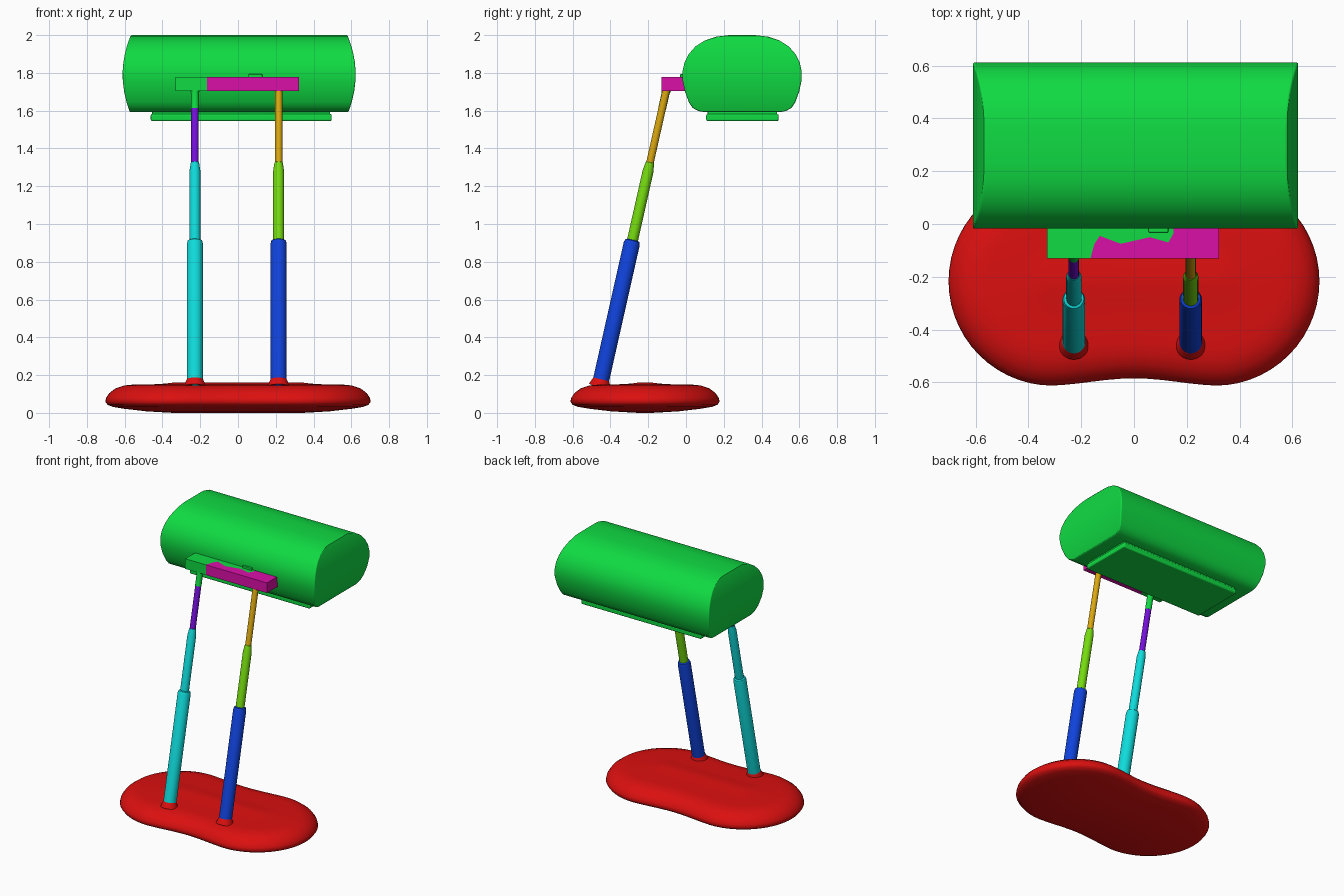
import bpy
import bmesh
from math import sin, cos, pi, atan
from mathutils import Color, Matrix, Vector

cube = bpy.data.objects.get("Cube")
if cube:
    bpy.data.objects.remove(cube, do_unlink=True)


# Colours: evenly spaced hues
def make_material(name, hue):
    c = Color()
    c.hsv = (hue, 0.93, 0.86)
    c = c.from_srgb_to_scene_linear()
    m = bpy.data.materials.new(name)
    m.use_nodes = True
    m.diffuse_color = (*c, 1)
    m.node_tree.nodes["Principled BSDF"].inputs["Base Color"].default_value = (*c, 1)
    return m


HUES = ["red", "orange", "lime", "green", "cyan", "blue", "purple", "magenta"]
MAT = {name: make_material(name, i / 8) for i, name in enumerate(HUES)}


def finish(name, bm, colours, bevel=0, smooth=40):
    bmesh.ops.recalc_face_normals(bm, faces=bm.faces)
    mesh = bpy.data.meshes.new(name)
    bm.to_mesh(mesh)
    bm.free()
    ob = bpy.data.objects.new(name, mesh)
    bpy.context.collection.objects.link(ob)
    for c in colours:
        mesh.materials.append(MAT[c])
    if bevel:
        mod = ob.modifiers.new("soft edges", "BEVEL")
        mod.width, mod.segments, mod.limit_method = bevel, 3, "ANGLE"
        mod.angle_limit = 0.7
    bpy.ops.object.select_all(action="DESELECT")
    ob.select_set(True)
    bpy.context.view_layer.objects.active = ob
    bpy.ops.object.shade_smooth_by_angle(angle=smooth * pi / 180)
    return ob


def loft(rings):
    """Bridge closed rings of points and cap both ends."""
    bm = bmesh.new()
    loops = [[bm.verts.new(p) for p in ring] for ring in rings]
    n = len(loops[0])
    for a, b in zip(loops, loops[1:]):
        for i in range(n):
            j = (i + 1) % n
            bm.faces.new((a[i], a[j], b[j], b[i]))
    bm.faces.new(loops[0])
    bm.faces.new(loops[-1])
    return bm


# Base: rounded slab with a slight waist at front and back
def base_ring(inset, z):
    r = 0.396 - inset
    half = [(0.307 + r * cos(a), r * sin(a)) for a in
            [-pi / 2 + pi * i / 28 for i in range(29)]]
    top = [(0.307 - 0.614 * i / 12, r) for i in range(1, 12)]
    pts = half + top
    pts += [(-x, -y) for x, y in pts]
    ring = []
    for x, y in pts:
        waist = 0.028 * max(0, cos(min(abs(x) / 0.34, 1) * pi / 2)) ** 2
        ring.append((x, -0.217 + y * (1 - waist / 0.396), z))
    return ring


BASE = [(0.36, 0), (0.22, 0.008), (0.1, 0.022), (0.04, 0.032), (0.012, 0.043),
        (0, 0.06), (0.005, 0.08), (0.022, 0.105), (0.055, 0.13), (0.1, 0.145),
        (0.15, 0.15), (0.25, 0.151), (0.32, 0.155), (0.37, 0.162)]
finish("base", loft([base_ring(*p) for p in BASE]), ["red"], smooth=60)

# Telescopic legs, leaning backwards
LEAN = 0.225


def leg_part(name, x, colour, profile):
    tilt = Matrix.Rotation(-atan(LEAN), 3, "X")
    rings = []
    for z, r in profile:
        centre = Vector((x, -0.455 + LEAN * (z - 0.15), z))
        rings.append([centre + tilt @ Vector((r * cos(a), r * sin(a), 0))
                      for a in [2 * pi * i / 24 for i in range(24)]])
    finish(name, loft(rings), [colour])


LOWER = [(0.12, 0.043), (0.895, 0.043), (0.912, 0.038), (0.918, 0.025)]
MIDDLE = [(0.9, 0.029), (1.28, 0.029), (1.325, 0.022), (1.33, 0.015)]
FOOT = [(0.14, 0.058), (0.165, 0.049), (0.18, 0.042)]
for side, x, low, mid in (("right", -0.228, "cyan", "cyan"),
                          ("left", 0.215, "blue", "lime")):
    leg_part(side + "_leg_foot", x, "red", FOOT)
    leg_part(side + "_leg_lower", x, low, LOWER)
    leg_part(side + "_leg_middle", x, mid, MIDDLE)
leg_part("right_leg_upper", -0.228, "purple", [(1.31, 0.02), (1.61, 0.02)])
leg_part("right_leg_tip", -0.228, "green", [(1.61, 0.021), (1.69, 0.021), (1.72, 0.027)])
leg_part("left_leg_upper", 0.215, "orange", [(1.31, 0.02), (1.72, 0.02)])

# Bracket: one bar split into two colours along a jagged seam
SEAM = [(-0.165, -0.13), (-0.15, -0.075), (-0.13, -0.045), (-0.05, -0.075),
        (0.06, -0.05), (0.13, -0.07), (0.15, -0.035), (0.15, 0.01)]
bm = bmesh.new()
seam = [bm.verts.new((x, y, 1.705)) for x, y in SEAM]
ends = {s: [bm.verts.new((s, y, 1.705)) for y in (0.01, -0.13)] for s in (-0.33, 0.322)}
faces = [bm.faces.new(seam + ends[-0.33]), bm.faces.new(seam + ends[0.322])]
faces[1].material_index = 1
out = bmesh.ops.extrude_face_region(bm, geom=faces, use_keep_orig=True)
bmesh.ops.translate(bm, vec=(0, 0, 0.073),
                    verts=[v for v in out["geom"] if isinstance(v, bmesh.types.BMVert)])
for f in bm.faces:
    if len(f.verts) == 4:
        c = f.calc_center_median()
        f.material_index = int(c.x > 0.16 or (c.y < -0.12 and c.x > -0.16))
finish("bracket", bm, ["green", "magenta"], smooth=20)

# Head: rounded section swept sideways, with bowed ends
HALF = [(0.10, 1.592), (0.065, 1.598), (0.035, 1.615), (0.015, 1.645), (-0.005, 1.7),
        (-0.018, 1.76), (-0.018, 1.81), (-0.008, 1.855), (0.015, 1.9), (0.05, 1.94),
        (0.1, 1.972), (0.16, 1.992), (0.23, 2.0)]
section = HALF + [(0.594 - y, z) for y, z in reversed(HALF)]
bm = bmesh.new()
rows = []
for s in (-1, 1):
    rows.append([bm.verts.new((0.006 + s * (0.573 + 0.044 * (1 - ((z - 1.79) / 0.21) ** 2)), y, z))
                 for y, z in section])
n = len(section)
for i in range(n):
    j = (i + 1) % n
    bm.faces.new((rows[0][i], rows[0][j], rows[1][j], rows[1][i]))
for row in rows:
    for i in range(n // 2 - 1):
        bm.faces.new((row[i], row[i + 1], row[n - 2 - i], row[n - 1 - i]))
finish("head", bm, ["green"], bevel=0.014)


# Panel under the head, and small catch above the bracket
def box(name, lo, hi, bevel):
    lo, hi = Vector(lo), Vector(hi)
    bm = bmesh.new()
    bmesh.ops.create_cube(bm, size=1)
    bmesh.ops.scale(bm, vec=hi - lo, verts=bm.verts)
    bmesh.ops.translate(bm, vec=(lo + hi) / 2, verts=bm.verts)
    finish(name, bm, ["green"], bevel)


box("panel_neck", (-0.455, 0.115, 1.57), (0.488, 0.483, 1.62), 0.004)
box("panel", (-0.462, 0.107, 1.545), (0.496, 0.49, 1.582), 0.008)
box("catch", (0.055, -0.032, 1.77), (0.13, 0, 1.793), 0.004)
